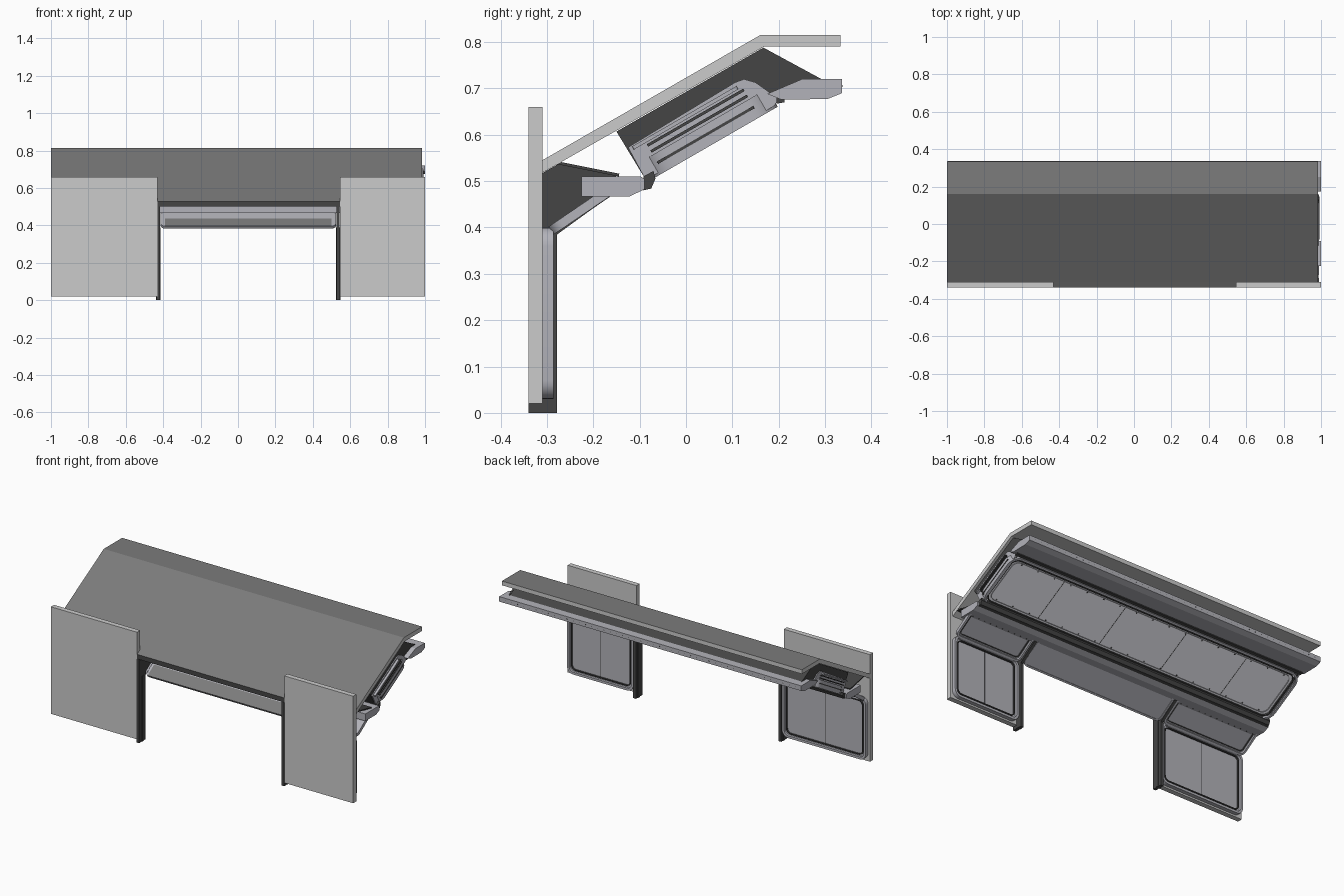
import bpy, bmesh, math
from math import cos, sin, pi

if "Cube" in bpy.data.objects:
    bpy.data.objects.remove(bpy.data.objects["Cube"])


def material(name, col):
    m = bpy.data.materials.new(name)
    m.diffuse_color = (*col, 1)
    m.use_nodes = True
    m.node_tree.nodes["Principled BSDF"].inputs["Base Color"].default_value = m.diffuse_color
    return m


DARK = material("dark_trim", (0.06, 0.06, 0.06))
LIGHT = material("light_lining", (0.45, 0.45, 0.49))
BRIGHT = material("ceiling_lining", (0.92, 0.92, 0.98))
PANEL = material("outer_panel", (0.56, 0.56, 0.56))
ROOF = material("roof_top", (0.2, 0.2, 0.2))


def finish(bm, name, mat, smooth=False):
    bmesh.ops.recalc_face_normals(bm, faces=bm.faces)
    me = bpy.data.meshes.new(name)
    bm.to_mesh(me)
    bm.free()
    ob = bpy.data.objects.new(name, me)
    bpy.context.collection.objects.link(ob)
    me.materials.append(mat)
    if smooth:
        bpy.context.view_layer.objects.active = ob
        ob.select_set(True)
        bpy.ops.object.shade_smooth_by_angle(angle=math.radians(30))
        ob.select_set(False)
    return ob


def prism(name, pts, x0, x1, mat):
    """Extrude a (y, z) outline along x."""
    bm = bmesh.new()
    a = [bm.verts.new((x0, y, z)) for y, z in pts]
    b = [bm.verts.new((x1, y, z)) for y, z in pts]
    bm.faces.new(a)
    bm.faces.new(b[::-1])
    n = len(pts)
    for i in range(n):
        bm.faces.new((a[i], b[i], b[(i + 1) % n], a[(i + 1) % n]))
    return finish(bm, name, mat)


def sheet(name, p, q, t, x0, x1, mat):
    """Thin plate between two (y, z) points."""
    l = math.hypot(q[0] - p[0], q[1] - p[1])
    n = (-(q[1] - p[1]) / l * t, (q[0] - p[0]) / l * t)
    return prism(name, [p, q, (q[0] + n[0], q[1] + n[1]), (p[0] + n[0], p[1] + n[1])], x0, x1, mat)


def rounded(x0, x1, s0, s1, r):
    out = []
    for cx, cs, a0 in ((x1 - r, s1 - r, 0), (x0 + r, s1 - r, 1), (x0 + r, s0 + r, 2), (x1 - r, s0 + r, 3)):
        for k in range(7):
            a = (a0 + k / 6) * pi / 2
            out.append((cx + r * cos(a), cs + r * sin(a)))
    return out


def frame(name, plane, box, r, w, n0, n1, mat):
    """Rounded frame lying in a plane given as (y, z, tilt); w = 0 makes a full plate."""
    oy, oz, t = plane
    x0, x1, s0, s1 = box
    bm = bmesh.new()

    def loop(inset, n):
        pts = rounded(x0 + inset, x1 - inset, s0 + inset, s1 - inset, max(r - inset, 0.004) if w else r)
        return [bm.verts.new((x, oy + s * cos(t) - n * sin(t), oz + s * sin(t) + n * cos(t))) for x, s in pts]

    loops = [loop(0, n0), loop(0, n1)]
    if w:
        loops += [loop(w, n1), loop(w, n0)]
        pairs = [(0, 1), (1, 2), (2, 3), (3, 0)]
    else:
        pairs = [(0, 1)]
        for l in loops:
            bm.faces.new(l)
    for i, j in pairs:
        a, b = loops[i], loops[j]
        for k in range(len(a)):
            m = (k + 1) % len(a)
            bm.faces.new((a[k], a[m], b[m], b[k]))
    return finish(bm, name, mat, True)


def bolts(name, centres, size, mat):
    bm = bmesh.new()
    for c in centres:
        r = bmesh.ops.create_cube(bm, size=size)
        bmesh.ops.translate(bm, verts=r["verts"], vec=c)
    return finish(bm, name, mat)


# Roof slab and the lip that runs forward between the front panels; upper faces are darker
roof = prism("roof", [(-0.31, 0.545), (0.16, 0.815), (0.333, 0.815), (0.333, 0.79), (0.168, 0.79),
                      (-0.31, 0.518)], -1, 0.985, PANEL)
lip = prism("roof_front_lip", [(-0.34, 0.528), (-0.31, 0.545), (-0.31, 0.518), (-0.34, 0.501)],
            -0.43, 0.545, DARK)
for ob in (roof, lip):
    ob.data.materials.append(ROOF)
    for p in ob.data.polygons:
        if p.normal.z > 0.3:
            p.material_index = 1

# Wings: outer panel, framed inner lining, jamb beside the opening
VERT = (-0.30, 0.0, pi / 2)
TILT = math.atan2(0.085, 0.125)
for side, x0, x1, jx in (("left", -1, -0.43, -0.435), ("right", 0.545, 1, 0.526)):
    prism(side + "_front_panel", [(-0.34, 0.02), (-0.31, 0.02), (-0.31, 0.66), (-0.34, 0.66)], x0, x1, PANEL)
    i0, i1 = (x0 + 0.012, x1 - 0.005) if side == "left" else (x0 + 0.005, x1 - 0.012)
    frame(side + "_wall_lining", VERT, (i0, i1, 0.03, 0.40), 0.04, 0, 0, 0.01, LIGHT)
    frame(side + "_wall_outer_rim", VERT, (i0, i1, 0.03, 0.40), 0.04, 0.014, -0.014, 0.004, LIGHT)
    frame(side + "_wall_inner_rim", VERT, (i0 + 0.022, i1 - 0.022, 0.052, 0.38), 0.03, 0.006, -0.008, 0.002, DARK)
    slope = (-0.288, 0.388, TILT)
    frame(side + "_slope_lining", slope, (i0, i1, 0, 0.165), 0.03, 0, 0.008, 0.016, LIGHT)
    frame(side + "_slope_rim", slope, (i0, i1, 0, 0.165), 0.03, 0.012, -0.004, 0.012, LIGHT)
    frame(side + "_slope_gasket", slope, (i0 + 0.018, i1 - 0.018, 0.018, 0.15), 0.02, 0.005, 0.003, 0.010, DARK)
    xm = (x0 + x1) / 2
    sheet(side + "_wall_seam", (-0.2985, 0.06), (-0.2985, 0.375), 0.002, xm - 0.001, xm + 0.001, DARK)
    prism(side + "_jamb", [(-0.34, 0), (-0.278, 0), (-0.278, 0.385), (-0.165, 0.467), (-0.15, 0.514),
                           (-0.27, 0.54), (-0.34, 0.50)], jx, jx + 0.018, DARK)
    prism(side + "_jamb_flange", [(-0.31, 0), (-0.295, 0), (-0.295, 0.39), (-0.31, 0.39)],
          jx - 0.003, jx + 0.021, DARK)

# Sloped header over the opening
frame("header_panel", (-0.288, 0.384, TILT), (-0.415, 0.525, 0, 0.165), 0.03, 0, 0.002, 0.012, LIGHT)
sheet("header_dark_strip", (-0.296, 0.3945), (-0.235, 0.436), 0.002, -0.39, 0.50, ROOF)
frame("header_rim", (-0.288, 0.384, TILT), (-0.415, 0.525, 0, 0.165), 0.03, 0.01, -0.002, 0.014, LIGHT)
sheet("front_baffle", (-0.285, 0.538), (-0.145, 0.510), 0.006, -0.985, 0.985, DARK)

# Long rails at the foot and the head of the ceiling
prism("lower_rail", [(-0.225, 0.51), (-0.098, 0.51), (-0.09, 0.505), (-0.09, 0.482), (-0.122, 0.467),
                     (-0.225, 0.467)], -0.998, 1, LIGHT)
prism("lower_rail_hinge", [(-0.092, 0.48), (-0.075, 0.484), (-0.066, 0.505), (-0.07, 0.522), (-0.092, 0.51)],
      -0.99, 0.99, DARK)
prism("upper_rail", [(0.175, 0.688), (0.25, 0.72), (0.337, 0.72), (0.337, 0.69), (0.305, 0.677), (0.205, 0.676)],
      -0.998, 1, LIGHT)
prism("upper_rail_seam", [(0.195, 0.667), (0.212, 0.670), (0.212, 0.68), (0.195, 0.68)], -0.98, 0.98, DARK)
xs = [-0.96 + i * 1.92 / 47 for i in range(48)]
bolts("upper_rail_bolts", [(x, 0.3355, 0.705) for x in xs], 0.004, DARK)
bolts("lower_rail_bolts", [(x, -0.175, 0.467) for x in xs], 0.004, DARK)

# Recessed ceiling tray with rims and panel seams
CEIL = (-0.075, 0.503, pi / 6)
frame("ceiling_panel", CEIL, (-0.985, 0.985, 0.0, 0.31), 0.06, 0, 0.018, 0.028, BRIGHT)
frame("ceiling_outer_rim", CEIL, (-0.99, 0.99, -0.005, 0.315), 0.065, 0.012, 0.0, 0.045, LIGHT)
frame("ceiling_inner_rim", CEIL, (-0.972, 0.972, 0.012, 0.298), 0.05, 0.006, 0.008, 0.022, DARK)
frame("ceiling_gasket", CEIL, (-0.95, 0.95, 0.026, 0.284), 0.04, 0.004, 0.014, 0.020, LIGHT)
for i, x in enumerate((-0.64, -0.23, 0.19, 0.61)):
    frame(f"ceiling_seam_{i + 1}", CEIL, (x - 0.001, x + 0.001, 0.03, 0.28), 0.0005, 0, 0.0168, 0.019, DARK)
pts = []
for i in range(17):
    for s in (0.036, 0.274):
        pts.append((-0.9 + i * 0.1125, CEIL[0] + s * cos(pi / 6) - 0.018 * sin(pi / 6),
                    CEIL[1] + s * sin(pi / 6) + 0.018 * cos(pi / 6)))
bolts("ceiling_bolts", pts, 0.005, DARK)

# Tray ends: light end wall with lengthwise bars, dark infill up to the roof
for side, s in (("left", -1), ("right", 1)):
    def xr(a, b):
        return min(s * a, s * b), max(s * a, s * b)
    prism(side + "_end_infill", [(-0.15, 0.607), (0.167, 0.788), (0.30, 0.716), (0.20, 0.672), (-0.09, 0.508)],
          *xr(0.962, 0.97), DARK)
    prism(side + "_end_wall", [(-0.125, 0.573), (0.106, 0.713), (0.125, 0.72), (0.15, 0.713), (0.20, 0.677),
                               (0.19, 0.662), (-0.072, 0.511), (-0.09, 0.508)], *xr(0.97, 0.976), LIGHT)
    for i, n in enumerate((0.022, 0.05, 0.065)):
        frame(f"{side}_end_bar_{i + 1}", CEIL, (*xr(0.97, 0.992), 0.03, 0.27), 0.003, 0, n, n + 0.006, DARK)
    frame(side + "_end_lip", CEIL, (*xr(0.97, 0.99), 0.0, 0.26), 0.004, 0, 0.075, 0.083, LIGHT)

# Dark sheets closing the space between tray and roof
sheet("tray_front_sheet", (-0.15, 0.607), (-0.09, 0.508), 0.005, -0.97, 0.97, DARK)
sheet("tray_back_sheet", (0.30, 0.714), (0.167, 0.786), 0.005, -0.97, 0.97, DARK)
